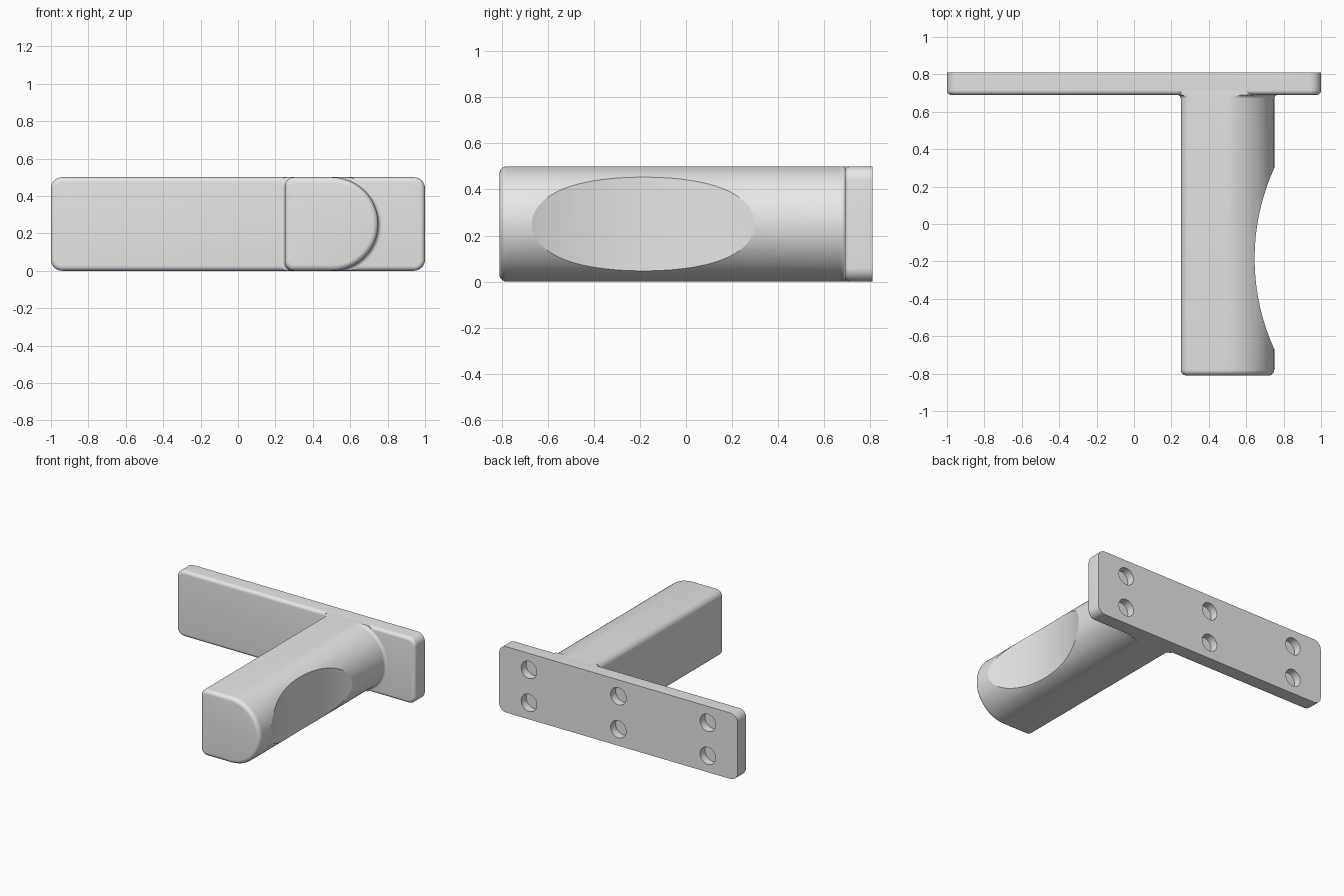
import bpy
import bmesh
from math import sin, cos, pi, radians

if "Cube" in bpy.data.objects:
    bpy.data.objects.remove(bpy.data.objects["Cube"], do_unlink=True)

grey = bpy.data.materials.new("plain grey")
grey.use_nodes = True
grey.diffuse_color = (0.8, 0.8, 0.8, 1)
grey.node_tree.nodes["Principled BSDF"].inputs["Base Color"].default_value = grey.diffuse_color

HEIGHT = 0.5
BACK, PLATE_FRONT, ARM_FRONT = 0.81, 0.69, -0.81


def arc(cx, cz, r, start, end, steps):
    """Points of an arc in the xz plane, angles in degrees."""
    angles = [radians(start + (end - start) * i / steps) for i in range(steps + 1)]
    return [(cx + r * cos(a), cz + r * sin(a)) for a in angles]


def plate_outline(d):
    """Rounded rectangle, moved inward by d."""
    r = 0.06
    x, low, high = 1 - r, r, HEIGHT - r
    return (arc(x, high, r - d, 0, 90, 8) + arc(-x, high, r - d, 90, 180, 8)
            + arc(-x, low, r - d, 180, 270, 8) + arc(x, low, r - d, 270, 360, 8))


def arm_outline(d):
    """D shape with a round right side, moved inward by d."""
    r, x = 0.05, 0.25
    points = (arc(0.5, 0.25, 0.25 - d, -90, 90, 48)
              + arc(x + r, HEIGHT - r, r - d, 90, 180, 8)
              + arc(x + r, r, r - d, 180, 270, 8))
    return [(px, min(max(pz, 0), HEIGHT)) for px, pz in points]


def loft(name, outline, stations):
    """Joins the outline at each (y, inset) station into a closed solid."""
    bm = bmesh.new()
    rings = [[bm.verts.new((x, y, z)) for x, z in outline(d)] for y, d in stations]
    n = len(rings[0])
    for a, b in zip(rings, rings[1:]):
        for i in range(n):
            j = (i + 1) % n
            bm.faces.new((a[i], a[j], b[j], b[i]))
    bm.faces.new(rings[0])
    bm.faces.new(rings[-1])
    bmesh.ops.remove_doubles(bm, verts=bm.verts, dist=1e-5)
    bmesh.ops.recalc_face_normals(bm, faces=bm.faces)
    mesh = bpy.data.meshes.new(name)
    bm.to_mesh(mesh)
    bm.free()
    mesh.materials.append(grey)
    obj = bpy.data.objects.new(name, mesh)
    bpy.context.collection.objects.link(obj)
    return obj


def rounded_front(y, r, steps=6):
    """Stations of a rounded front edge of radius r."""
    turns = [pi / 2 * i / steps for i in range(steps + 1)]
    return [(y + r - r * cos(t), r - r * sin(t)) for t in turns]


def cut(obj, radius, depth, location, rotation=(0, 0, 0), sides=48):
    """Subtracts a cylinder from the object."""
    bpy.ops.mesh.primitive_cylinder_add(vertices=sides, radius=radius, depth=depth,
                                        location=location, rotation=rotation)
    cutter = bpy.context.object
    cutter.hide_render = True
    cutter.data.materials.append(grey)
    mod = obj.modifiers.new("cut", 'BOOLEAN')
    mod.operation = 'DIFFERENCE'
    mod.solver = 'EXACT'
    mod.object = cutter
    bpy.context.view_layer.objects.active = obj
    bpy.ops.object.modifier_apply(modifier=mod.name)
    bpy.data.objects.remove(cutter, do_unlink=True)


# Mounting plate with six blind screw holes in the back
plate = loft("mounting_plate", plate_outline,
             rounded_front(PLATE_FRONT, 0.025) + [(BACK, 0)])
for x in (-0.75, 0, 0.75):
    for z in (0.125, 0.375):
        cut(plate, 0.065, 0.12, (x, BACK, z), (pi / 2, 0, 0))

# Arm with a rounded tip and a small flare where it meets the plate
flare = [(PLATE_FRONT - 0.02 + 0.02 * sin(t), -0.02 + 0.02 * cos(t))
         for t in [pi / 2 * i / 5 for i in range(6)]]
arm = loft("handle_arm", arm_outline,
           rounded_front(ARM_FRONT, 0.03) + flare + [(PLATE_FRONT + 0.025, -0.02)])

# Shallow scoop in the round side of the arm
cut(arm, 1.17, 2, (1.815, -0.185, 0.25), sides=256)

# Smooth shading with crisp edges
bpy.ops.object.select_all(action='DESELECT')
for obj in (plate, arm):
    obj.select_set(True)
bpy.context.view_layer.objects.active = arm
bpy.ops.object.shade_smooth_by_angle(angle=radians(20))
